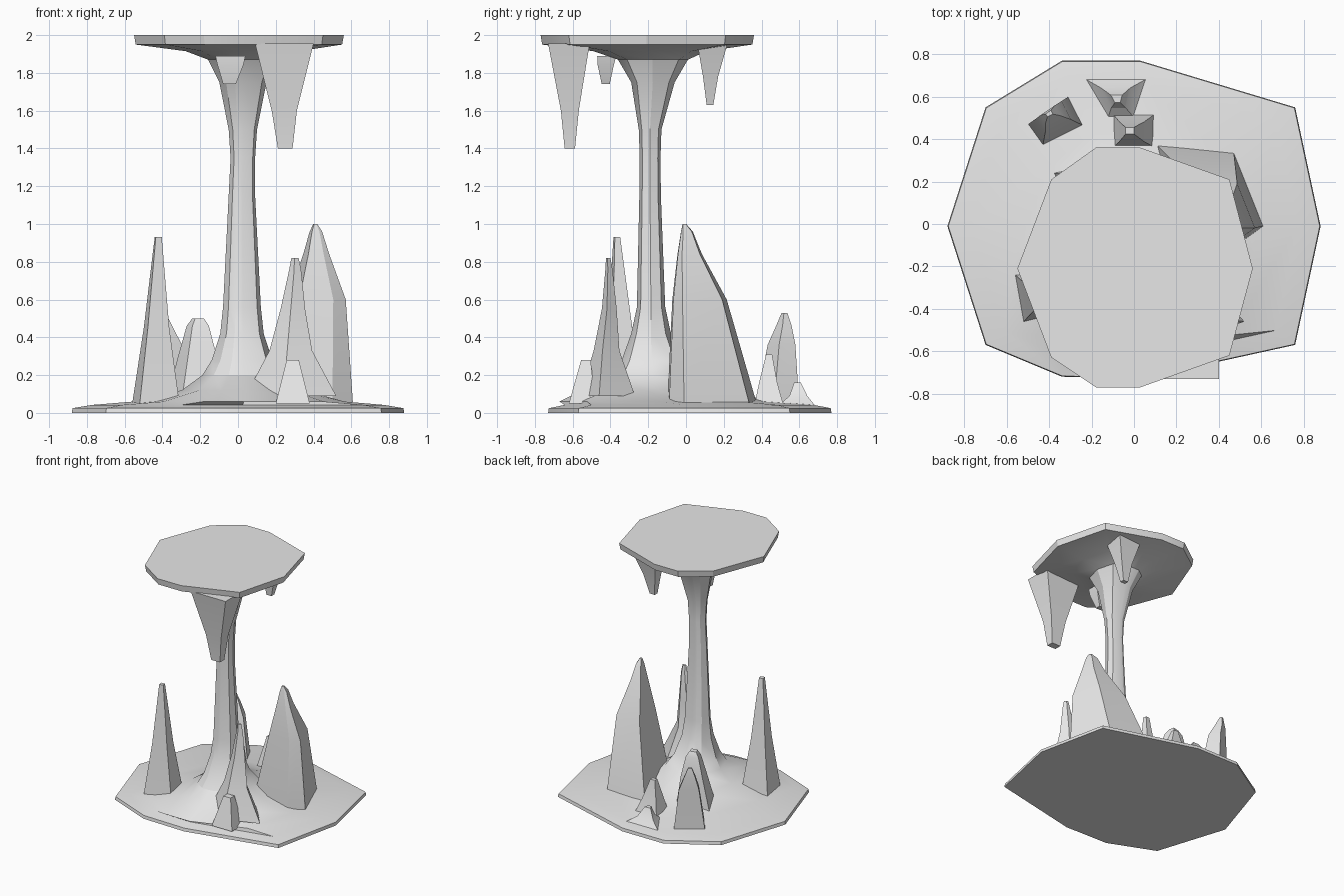
import bpy, bmesh
from mathutils import Vector
from math import radians

cube = bpy.data.objects.get("Cube")
if cube:
    bpy.data.objects.remove(cube)

stone = bpy.data.materials.new("grey_stone")
stone.use_nodes = True
grey = (0.8, 0.8, 0.8, 1)
stone.diffuse_color = grey
stone.node_tree.nodes["Principled BSDF"].inputs["Base Color"].default_value = grey


def loft(name, rings):
    """Skin a stack of equal-count rings and cap both ends."""
    bm = bmesh.new()
    loops = [[bm.verts.new(p) for p in ring] for ring in rings]
    for low, high in zip(loops, loops[1:]):
        for i in range(len(low)):
            j = (i + 1) % len(low)
            bm.faces.new((low[i], low[j], high[j], high[i]))
    bm.faces.new(loops[0])
    bm.faces.new(loops[-1])
    bmesh.ops.recalc_face_normals(bm, faces=bm.faces)
    mesh = bpy.data.meshes.new(name)
    bm.to_mesh(mesh)
    bm.free()
    mesh.materials.append(stone)
    obj = bpy.data.objects.new(name, mesh)
    bpy.context.collection.objects.link(obj)
    bpy.ops.object.select_all(action='DESELECT')
    obj.select_set(True)
    bpy.context.view_layer.objects.active = obj
    bpy.ops.object.shade_smooth_by_angle(angle=radians(28))
    return obj


def spike(name, base, z, levels):
    """Taper a base polygon through (z, centre x, centre y, scale) levels."""
    mid = sum((Vector(p) for p in base), Vector((0, 0))) / len(base)
    rings = [[(x, y, z) for x, y in base]]
    for h, cx, cy, s in levels:
        rings.append([(cx + (x - mid.x) * s, cy + (y - mid.y) * s, h) for x, y in base])
    return loft(name, rings)


def box(x0, x1, y0, y1):
    return [(x0, y0), (x1, y0), (x1, y1), (x0, y1)]


# Ground slab, column and flat cap share one ten-sided skin
ground = [(-.88, -.01), (-.70, .55), (-.34, .77), (.03, .77), (.76, .55),
          (.88, -.01), (.76, -.57), (.03, -.73), (-.34, -.72), (-.70, -.57)]
cap = [(-.55, -.21), (-.39, .21), (-.18, .36), (.03, .36), (.45, .21),
       (.56, -.21), (.45, -.62), (.03, -.77), (-.18, -.77), (-.39, -.63)]
# z, centre x, centre y, half width, half depth
profile = [(.06, 0, -.12, .56, .55), (.12, .02, -.15, .32, .40), (.2, .02, -.17, .21, .22),
           (.28, .02, -.18, .16, .16), (.42, .02, -.185, .115, .105), (.56, .02, -.185, .1, .075),
           (1.15, .02, -.19, .07, .057), (1.35, .025, -.19, .065, .055), (1.5, .025, -.19, .075, .06),
           (1.75, .025, -.175, .125, .115), (1.87, .02, -.175, .18, .185), (1.915, .02, -.19, .3, .3)]
rings = [[(x * s, y * s, z) for x, y in ground] for z, s in ((0, 1), (.025, .995), (.042, .88))]
for z, cx, cy, rx, ry in profile:
    rings.append([(cx + x / .555 * rx, cy + (y + .205) / .565 * ry, z) for x, y in cap])
rings.append([(x * .985, (y + .2) * .985 - .2, 1.95) for x, y in cap])
rings.append([(x, y, 2) for x, y in cap])
loft("ground_column_and_cap", rings)

# Large stalagmite, leaning toward the column
spike("large_stalagmite", [(.61, -.01), (.47, .34), (.1, .38), (.2, -.1), (.5, -.09)], .03,
      [(.6, .43, .05, .6), (.84, .42, .01, .27), (.96, .415, .0, .13), (1.0, .41, -.01, .04)])

# Ridged stalagmite in front with a spreading foot
spike("ridged_stalagmite", [(.04, -.4), (.24, -.56), (.52, -.46), (.36, -.27), (.14, -.27)], .09,
      [(.33, .27, -.41, .47), (.55, .285, -.4, .27), (.76, .3, -.405, .13), (.82, .3, -.41, .08)])

# Slender stalagmite
spike("slender_stalagmite", [(-.56, -.24), (-.52, -.46), (-.31, -.41), (-.34, -.22)], .05,
      [(.45, -.43, -.345, .54), (.93, -.422, -.365, .15)])

# Smaller stalagmites around the edge
spike("rear_stalagmite", [(-.50, .47), (-.43, .37), (-.24, .465), (-.31, .60)], .03,
      [(.36, -.38, .5, .64), (.46, -.395, .515, .36), (.53, -.4, .52, .13)])
spike("inner_stalagmite", [(-.38, .24), (-.3, .05), (-.07, .08), (-.12, .3)], .05,
      [(.3, -.21, .19, .66), (.46, -.21, .2, .38), (.5, -.21, .2, .2)])
spike("front_stalagmite", box(.2, .38, -.62, -.48), .05, [(.28, .29, -.53, .36)])
spike("twin_stalagmite_tall", box(-.1, .1, .36, .52), .03,
      [(.16, -.01, .435, .6), (.31, -.02, .44, .2)])
spike("twin_stalagmite_short", [(-.24, .69), (-.13, .48), (.02, .48), (.07, .69)], .03,
      [(.09, -.08, .595, .45), (.16, -.08, .59, .17)])

# Stalactites hanging from the cap
spike("large_stalactite", box(.09, .4, -.73, -.51), 1.955,
      [(1.6, .245, -.615, .43), (1.4, .25, -.615, .25)])
spike("rear_stalactite", box(.12, .32, .06, .22), 1.955,
      [(1.78, .21, .13, .5), (1.63, .2, .127, .22)])
spike("small_stalactite", box(-.12, .04, -.47, -.37), 1.89,
      [(1.84, -.04, -.425, .85), (1.74, -.045, -.425, .42)])
